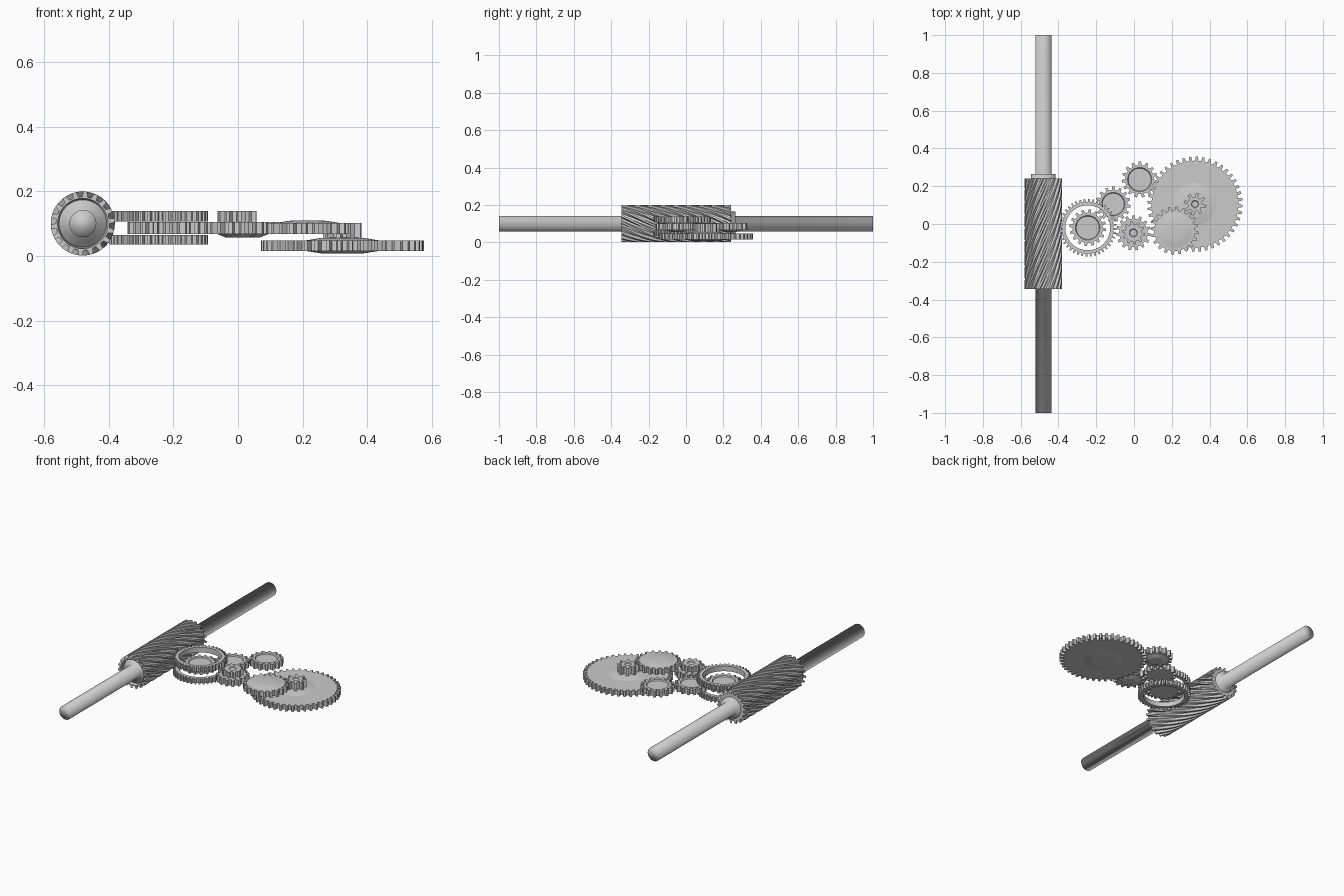
import bpy, bmesh, math

if "Cube" in bpy.data.objects:
    bpy.data.objects.remove(bpy.data.objects["Cube"])

grey = bpy.data.materials.new("grey_metal")
grey.diffuse_color = (0.6, 0.6, 0.6, 1)
grey.use_nodes = True
grey.node_tree.nodes["Principled BSDF"].inputs["Base Color"].default_value = grey.diffuse_color

# fraction of the tooth pitch, and whether the point lies on the tip
TOOTH = [(0.0, 0), (0.44, 0), (0.56, 1), (0.88, 1)]


def circle(teeth, r, z, twist=0.0):
    """Loop with the same number of points as a toothed loop."""
    return toothed(teeth, r, r, z, twist)


def toothed(teeth, root, tip, z, twist=0.0):
    pts = []
    for i in range(teeth):
        for f, top in TOOTH:
            a = twist + 2 * math.pi * (i + f) / teeth
            r = tip if top else root
            pts.append((r * math.cos(a), r * math.sin(a), z))
    return pts


def loft(name, loops, loc=(0, 0, 0), closed=False, smooth=False, rot=(0, 0, 0)):
    """Skin a stack of equal loops; cap the ends or join last to first."""
    bm = bmesh.new()
    rings = [[bm.verts.new(p) for p in loop] for loop in loops]
    n = len(rings[0])
    pairs = list(zip(rings, rings[1:]))
    if closed:
        pairs.append((rings[-1], rings[0]))
    for a, b in pairs:
        for i in range(n):
            j = (i + 1) % n
            bm.faces.new((a[i], a[j], b[j], b[i]))
    if not closed:
        bm.faces.new(rings[0])
        bm.faces.new(rings[-1])
    bmesh.ops.recalc_face_normals(bm, faces=bm.faces)
    for f in bm.faces:
        f.smooth = smooth
    me = bpy.data.meshes.new(name)
    bm.to_mesh(me)
    bm.free()
    me.materials.append(grey)
    ob = bpy.data.objects.new(name, me)
    ob.location = loc
    ob.rotation_euler = rot
    bpy.context.collection.objects.link(ob)
    return ob


def gear(name, x, y, z0, z1, teeth, root, tip, face=None, rise=0.0, hub=0.3, drop=0.0):
    """Spur gear; face is the radius of a raised (rise>0) or sunk disc,
    drop is the height of a shallow boss underneath."""
    face = face or root * 0.6
    loops = []
    if drop:
        loops += [circle(teeth, face * 0.6, z0 - drop)]
    loops += [circle(teeth, face, z0), toothed(teeth, root, tip, z0),
              toothed(teeth, root, tip, z1), circle(teeth, face, z1)]
    if rise > 0:
        loops += [circle(teeth, face * 0.6, z1 + rise * 0.8),
                  circle(teeth, face * hub, z1 + rise)]
    elif rise < 0:
        loops += [circle(teeth, face - 0.004, z1 + rise)]
    return loft(name, loops, (x, y, 0))


def ring_gear(name, x, y, z0, z1, teeth, inner, root, tip):
    loft(name, [circle(teeth, inner, z0), toothed(teeth, root, tip, z0),
                toothed(teeth, root, tip, z1), circle(teeth, inner, z1)],
         (x, y, 0), closed=True)


# --- long shaft with core, rounded shading over the ends ---
AXIS = (-0.48, 0, 0.1)
ALONG_Y = (-math.pi / 2, 0, 0)
profile = [(0.042, -1.0), (0.042, -0.325), (0.082, -0.325), (0.082, 0.235),
           (0.064, 0.235), (0.064, 0.265), (0.042, 0.265), (0.042, 1.0)]
loft("shaft", [circle(8, r, z) for r, z in profile], AXIS, smooth=True, rot=ALONG_Y)

# --- worm: twisted toothed sleeve ---
W, STEPS, TWIST = 18, 28, 3.0
Y0, Y1 = -0.345, 0.24
sleeve = [circle(W, 0.06, Y1, TWIST), circle(W, 0.078, Y0)]
body = [toothed(W, 0.083, 0.099, Y0 + (Y1 - Y0) * i / STEPS, TWIST * i / STEPS)
        for i in range(STEPS + 1)]
loft("worm_thread", [circle(W, 0.078, Y0)] + body + [circle(W, 0.06, Y1, TWIST)],
     AXIS, closed=True, rot=ALONG_Y)

# --- worm wheel: two rings with a gear between them ---
for label, a, b in (("lower", 0.035, 0.065), ("upper", 0.106, 0.138)):
    ring_gear("wheel_ring_" + label, -0.245, -0.02, a, b, 40, 0.119, 0.137, 0.153)
gear("wheel_centre_gear", -0.245, -0.02, 0.067, 0.104, 16, 0.08, 0.097, 0.065, -0.006)

# --- idler gears on the middle layer ---
gear("idler_gear_near", -0.11, 0.105, 0.067, 0.104, 15, 0.075, 0.093, 0.062, -0.006)
gear("idler_gear_far", 0.03, 0.235, 0.067, 0.104, 15, 0.077, 0.095, 0.064, -0.006, drop=0.01)

# --- compound gear with small pinion on top ---
gear("compound_gear", -0.003, -0.047, 0.067, 0.104, 15, 0.075, 0.093, 0.06, drop=0.01)
gear("compound_pinion", -0.003, -0.047, 0.104, 0.139, 10, 0.046, 0.061, 0.022, -0.004)

# --- domed gear ---
gear("domed_gear", 0.215, -0.035, 0.067, 0.102, 20, 0.108, 0.127, 0.096, 0.008)

# --- big output gear and its pinion ---
gear("output_gear", 0.323, 0.105, 0.015, 0.048, 44, 0.23, 0.252, 0.112, 0.009, drop=0.007)
gear("output_pinion", 0.323, 0.105, 0.05, 0.102, 8, 0.038, 0.06, 0.02, -0.004)
